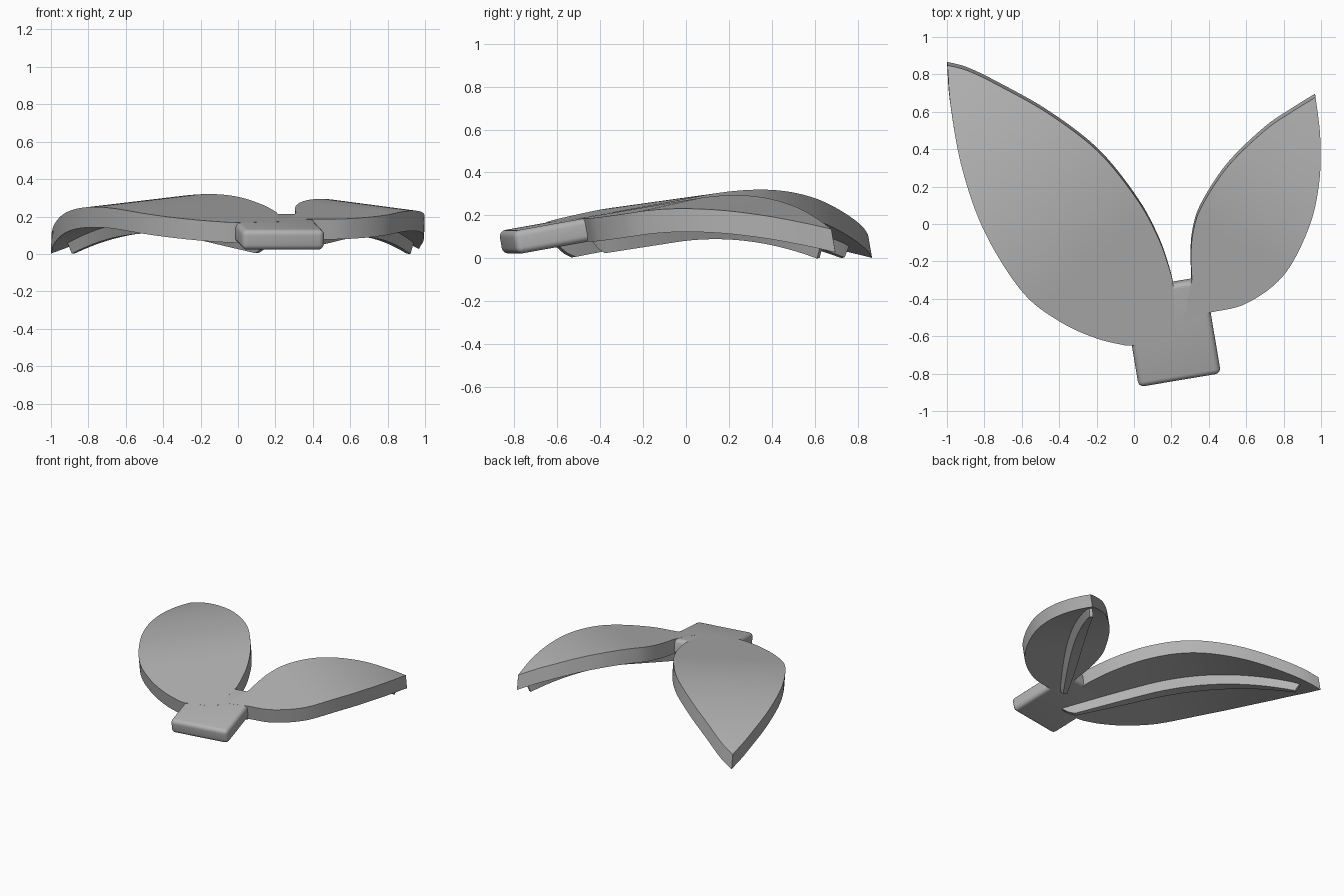
import bpy, bmesh, math
from mathutils import Vector, Matrix

cube = bpy.data.objects.get("Cube")
if cube:
    bpy.data.objects.remove(cube, do_unlink=True)

grey = bpy.data.materials.new("plain_grey")
grey.use_nodes = True
grey.diffuse_color = (0.45, 0.45, 0.45, 1)
grey.node_tree.nodes["Principled BSDF"].inputs["Base Color"].default_value = (0.45, 0.45, 0.45, 1)

# Shared tilted frame of the stem block
TILT = Matrix.Rotation(math.radians(9.5), 3, 'Z') @ Matrix.Rotation(math.radians(10), 3, 'X')
NORMAL = TILT @ Vector((0, 0, 1))
FRONT = Vector((0.245, -0.835, 0.128))   # middle of the block's top front edge
THICK = 0.11


def plane_z(x, y):
    """Height of the block's top plane."""
    return FRONT.z - (NORMAL.x * (x - FRONT.x) + NORMAL.y * (y - FRONT.y)) / NORMAL.z


def finish(name, bm, angle=35):
    bmesh.ops.remove_doubles(bm, verts=bm.verts, dist=0.0005)
    bmesh.ops.recalc_face_normals(bm, faces=bm.faces)
    mesh = bpy.data.meshes.new(name)
    bm.to_mesh(mesh)
    bm.free()
    obj = bpy.data.objects.new(name, mesh)
    bpy.context.collection.objects.link(obj)
    mesh.materials.append(grey)
    bpy.ops.object.select_all(action='DESELECT')
    obj.select_set(True)
    bpy.context.view_layer.objects.active = obj
    bpy.ops.object.shade_smooth_by_angle(angle=math.radians(angle))


def spline(points, steps=10):
    """Smooth curve through plan points."""
    p = [Vector(q) for q in points]
    p = [2 * p[0] - p[1]] + p + [2 * p[-1] - p[-2]]
    out = []
    for a, b, c, d in zip(p, p[1:], p[2:], p[3:]):
        for i in range(steps):
            t = i / steps
            out.append(0.5 * (2 * b + (c - a) * t + (2 * a - 5 * b + 4 * c - d) * t * t
                              + (3 * b - a - 3 * c + d) * t ** 3))
    return out + [p[-2]]


def interp(table, s):
    for (s0, t0), (s1, t1) in zip(table, table[1:]):
        if s0 <= s <= s1 and s1 > s0:
            return t0 + (t1 - t0) * (s - s0) / (s1 - s0)
    return table[-1][1] if s > table[-1][0] else table[0][1]


def loft(rings):
    bm = bmesh.new()
    rows = [[bm.verts.new(v) for v in ring] for ring in rings]
    for a, b in zip(rows, rows[1:]):
        for i in range(4):
            j = (i + 1) % 4
            bm.faces.new((a[i], a[j], b[j], b[i]))
    bm.faces.new(rows[0])
    bm.faces.new(rows[-1][::-1])
    return bm


def leaf(name, base, tip, rim_a, rim_b, bend_start, bend, rib_range, rib_shift):
    base, tip = Vector(base), Vector(tip)
    axis = (tip - base).normalized()
    side = Vector((axis.y, -axis.x))
    length = (tip - base).length

    def top(s, t):
        p = base + axis * s + side * t
        return Vector((p.x, p.y, plane_z(p.x, p.y) - bend * max(0, s - bend_start) ** 2))

    root = base - axis * 0.11
    tables = []
    for rim in (rim_a, rim_b):
        curve = [root] + spline(rim + [tip])
        tables.append([((q - base).dot(axis), (q - base).dot(side)) for q in curve])

    # Curved blade
    rings = []
    for i in range(61):
        s = -0.11 + (length + 0.109) * i / 60
        a, b = (top(s, interp(tb, s)) for tb in tables)
        rings.append((a, b, b - NORMAL * THICK, a - NORMAL * THICK))
    finish(name + "_blade", loft(rings))

    # Tapered rib beneath the blade, with sloping ends
    rings = []
    for i in range(41):
        f = i / 40
        s = rib_range[0] + (rib_range[1] - rib_range[0]) * f
        mid = rib_shift * (1 - f)
        w = 0.02 + 0.045 * math.sin(math.pi * f)
        deep = THICK + 0.068 * min(1, f / 0.04, (1 - f) / 0.025)
        rings.append([top(s, mid + t) - NORMAL * h for t, h in
                      ((-w, THICK - 0.02), (w, THICK - 0.02), (w * 0.55, deep), (-w * 0.55, deep))])
    finish(name + "_rib", loft(rings))


leaf("large_leaf", (0.15, -0.5), (-0.997, 0.848),
     [(-0.02, -0.655), (-0.2, -0.612), (-0.4, -0.52), (-0.6, -0.36), (-0.8, -0.04),
      (-0.92, 0.3), (-0.98, 0.63)],
     [(0.21, -0.315), (0.185, -0.225), (0.13, -0.075), (0.02, 0.125), (-0.185, 0.38),
      (-0.45, 0.585), (-0.72, 0.738), (-0.89, 0.82)],
     0.5, 0.215, (-0.1, 1.62), -0.07)

leaf("small_leaf", (0.32, -0.42), (0.971, 0.678),
     [(0.31, -0.295), (0.305, -0.18), (0.315, -0.05), (0.36, 0.09), (0.5, 0.305),
      (0.7, 0.5), (0.85, 0.603)],
     [(0.4, -0.475), (0.6, -0.425), (0.8, -0.275), (0.935, -0.02), (0.99, 0.22),
      (0.996, 0.46)],
     0.42, 0.32, (-0.04, 1.2), 0.0)

# Rounded stem block, its top level with the leaf surfaces
bm = bmesh.new()
bmesh.ops.create_cube(bm, size=1)
bmesh.ops.scale(bm, vec=(0.445, 0.525, THICK), verts=bm.verts)
bmesh.ops.bevel(bm, geom=bm.edges[:], offset=0.03, segments=5, profile=0.5, affect='EDGES')
bmesh.ops.translate(bm, vec=(0, 0.2575, -THICK / 2 - 0.0003), verts=bm.verts)
bmesh.ops.rotate(bm, matrix=TILT, verts=bm.verts)
bmesh.ops.translate(bm, vec=FRONT, verts=bm.verts)
finish("stem_block", bm, 40)
